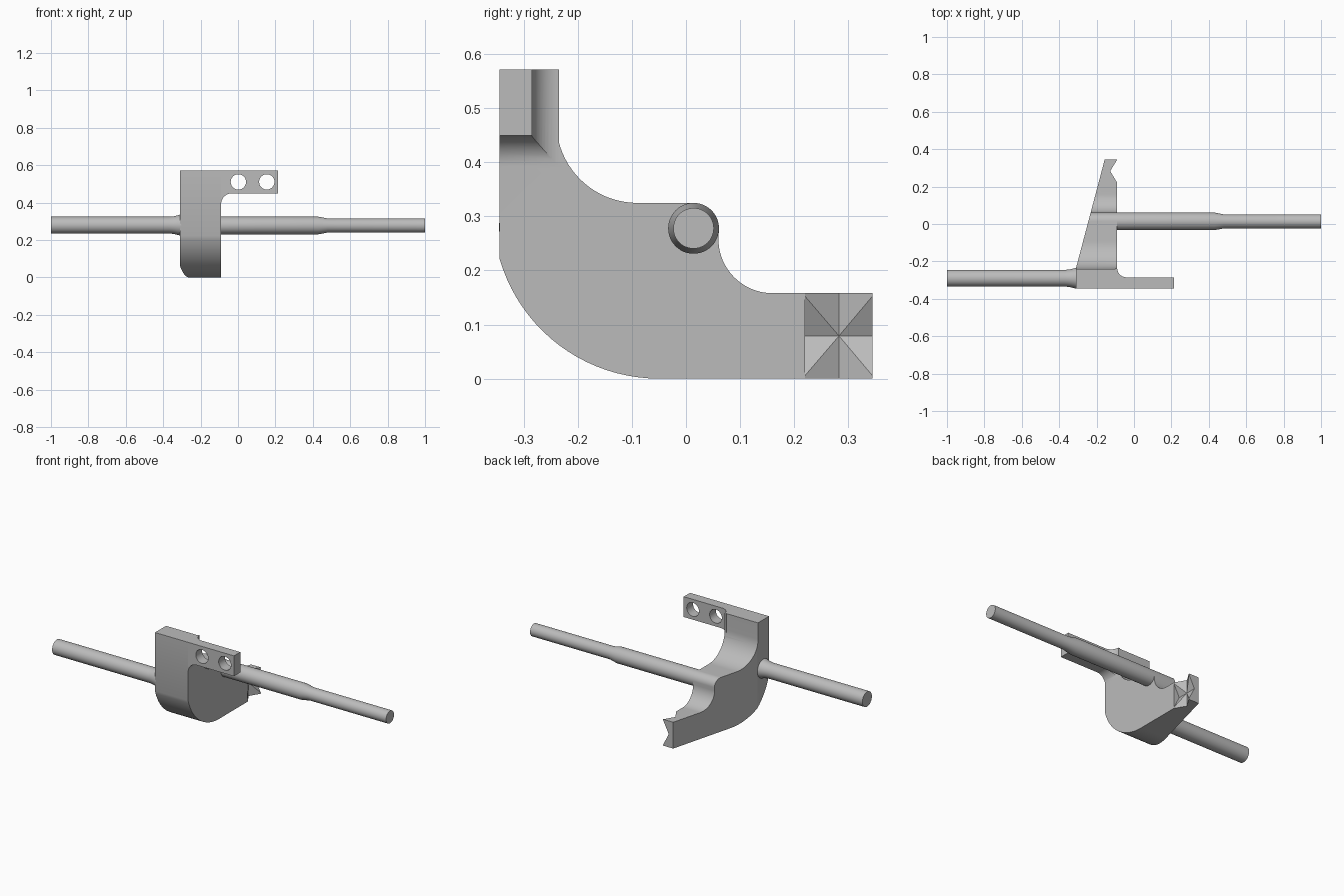
import bpy, bmesh
from math import pi, sin, cos, radians
from mathutils import Matrix, Vector

cube = bpy.data.objects.get("Cube")
if cube:
    bpy.data.objects.remove(cube, do_unlink=True)

metal = bpy.data.materials.new("light grey metal")
metal.use_nodes = True
GREY = (0.5, 0.5, 0.5, 1)
metal.diffuse_color = GREY
metal.node_tree.nodes["Principled BSDF"].inputs["Base Color"].default_value = GREY

# Maps (u, v, depth) to (x, y, z) for a profile drawn on each plane
PLANES = {
    "side": lambda u, v, d: (d, u, v),
    "top": lambda u, v, d: (u, v, d),
    "front": lambda u, v, d: (u, d, v),
}


def arc(cu, cv, r, start, end, n=20):
    angles = [radians(start + (end - start) * i / n) for i in range(n + 1)]
    return [(cu + r * cos(a), cv + r * sin(a)) for a in angles]


def extrude(name, plane, points, low, high):
    """Prism from a closed profile, between two depths."""
    place = PLANES[plane]
    bm = bmesh.new()
    ends = [[bm.verts.new(place(u, v, d)) for u, v in points] for d in (low, high)]
    for ring in ends:
        bm.faces.new(ring)
    for i in range(len(points)):
        j = (i + 1) % len(points)
        bm.faces.new((ends[0][i], ends[0][j], ends[1][j], ends[1][i]))
    bmesh.ops.recalc_face_normals(bm, faces=bm.faces)
    return finish(name, bm)


def lathe_x(name, cy, cz, profile, sides=48):
    """Closed solid of revolution along x from (x, radius) pairs."""
    bm = bmesh.new()
    rings = [[bm.verts.new((x, cy + r * cos(2 * pi * i / sides), cz + r * sin(2 * pi * i / sides)))
              for i in range(sides)] for x, r in profile]
    bm.faces.new(rings[0])
    bm.faces.new(rings[-1])
    for a, b in zip(rings, rings[1:]):
        for i in range(sides):
            j = (i + 1) % sides
            bm.faces.new((a[i], a[j], b[j], b[i]))
    bmesh.ops.recalc_face_normals(bm, faces=bm.faces)
    return finish(name, bm)


def finish(name, bm):
    mesh = bpy.data.meshes.new(name)
    bm.to_mesh(mesh)
    bm.free()
    mesh.materials.append(metal)
    obj = bpy.data.objects.new(name, mesh)
    bpy.context.collection.objects.link(obj)
    return obj


def combine(obj, cutter, operation):
    """Apply a boolean and remove the helper."""
    mod = obj.modifiers.new("shape", "BOOLEAN")
    mod.operation, mod.object, mod.solver = operation, cutter, "EXACT"
    bpy.context.view_layer.objects.active = obj
    bpy.ops.object.modifier_apply(modifier=mod.name)
    bpy.data.objects.remove(cutter, do_unlink=True)


RIGHT = -0.09   # flat inner face of the body
BACK = 0.345

# Body: curved side outline trimmed by a wedge seen from above
side = [(-BACK, 0.572), (-0.24, 0.572)]
side += arc(-0.09, 0.475, 0.15, 180, 270)
side += arc(0.014, 0.278, 0.047, 90, 0, 12)
side += arc(0.16, 0.258, 0.1, 180, 270)
side += [(BACK, 0.158), (BACK, 0)]
side += arc(-0.05, 0.307, 0.307, 270, 196)
body = extrude("curved_body", "side", side, -0.4, RIGHT)
wedge = [(-0.31, -0.4), (RIGHT + 0.05, -0.4), (RIGHT + 0.05, 0.4), (-0.142, 0.4), (-0.31, -0.235)]
combine(body, extrude("wedge_trim", "top", wedge, -0.1, 0.7), "INTERSECT")

# Crossed V grooves in the rear tip
V_DEPTH, V_MID, HALF = 0.037, 0.283, 0.0625
groove = [(RIGHT + 0.01, V_MID - HALF), (RIGHT, V_MID - HALF), (RIGHT - V_DEPTH, V_MID),
          (RIGHT, V_MID + HALF - 0.001), (RIGHT + 0.01, V_MID + HALF - 0.001)]
combine(body, extrude("upright_groove", "top", groove, -0.1, 0.25), "DIFFERENCE")
groove = [(RIGHT + 0.01, 0.006), (RIGHT, 0.006), (RIGHT - V_DEPTH, 0.079),
          (RIGHT, 0.152), (RIGHT + 0.01, 0.152)]
combine(body, extrude("level_groove", "front", groove, V_MID - HALF, 0.4), "DIFFERENCE")

# Mounting tab: filleted both underneath and behind, with two holes
front = [(-0.1, 0.572), (0.215, 0.572), (0.215, 0.45)]
front += arc(-0.033, 0.393, 0.057, 90, 180, 12) + [(-0.1, 0.393)]
tab = extrude("mounting_tab", "front", front, -BACK, -0.2)
plan = [(-0.2, -0.4), (0.3, -0.4), (0.3, -0.285)]
plan += arc(-0.04, -0.235, 0.05, 270, 180, 12) + [(-0.2, -0.235)]
combine(tab, extrude("tab_trim", "top", plan, 0.3, 0.7), "INTERSECT")
for x in (0.002, 0.154):
    hole = extrude("hole_cutter", "front", arc(x, 0.511, 0.041, 0, 350, 35), -0.4, -0.1)
    combine(tab, hole, "DIFFERENCE")
combine(body, tab, "UNION")

# Right rod with a flared root against the body
flare = [(-0.311 - 0.06 * t, 0.045 + 0.011 * (1 - t) ** 2) for t in (1, 0.8, 0.6, 0.4, 0.2, 0)]
right_rod = lathe_x("right_rod", -0.29, 0.28, [(-1, 0.045)] + flare + [(-0.3, 0.055)])

# Left rod stepping down to a thinner end
left_rod = lathe_x("left_rod", 0.014, 0.278,
                   [(-0.15, 0.047), (0.43, 0.047), (0.48, 0.0375), (1, 0.0375)])

for obj in (body, right_rod, left_rod):
    bpy.ops.object.select_all(action="DESELECT")
    obj.select_set(True)
    bpy.context.view_layer.objects.active = obj
    bpy.ops.object.shade_smooth_by_angle(angle=radians(25))
